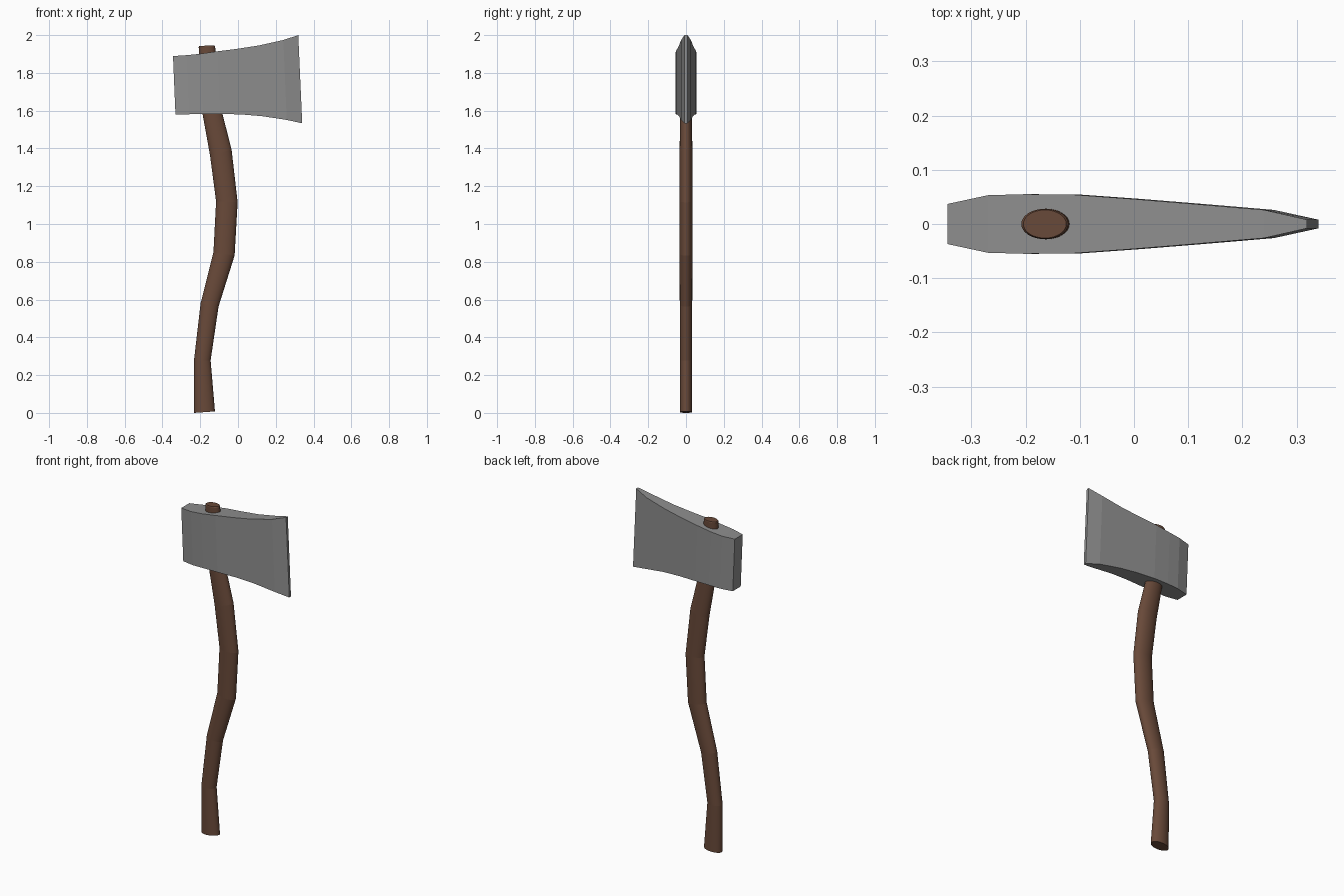
import bpy, bmesh, math

if "Cube" in bpy.data.objects:
    bpy.data.objects.remove(bpy.data.objects["Cube"])


def material(name, rgb):
    m = bpy.data.materials.new(name)
    m.diffuse_color = (*rgb, 1)
    m.use_nodes = True
    m.node_tree.nodes["Principled BSDF"].inputs["Base Color"].default_value = m.diffuse_color
    return m


def loft(name, rings, mat, smooth=False):
    """Skin a list of equal-length point loops and cap both ends."""
    bm = bmesh.new()
    loops = [[bm.verts.new(p) for p in ring] for ring in rings]
    n = len(loops[0])
    for a, b in zip(loops, loops[1:]):
        for i in range(n):
            j = (i + 1) % n
            bm.faces.new((a[i], a[j], b[j], b[i])).smooth = smooth
    bm.faces.new(loops[0][::-1])
    bm.faces.new(loops[-1])
    bmesh.ops.recalc_face_normals(bm, faces=bm.faces[:])
    if smooth:  # keep the bends between segments crisp
        for loop in loops:
            for i in range(n):
                bm.edges.get((loop[i], loop[(i + 1) % n])).smooth = False
    mesh = bpy.data.meshes.new(name)
    bm.to_mesh(mesh)
    bm.free()
    mesh.materials.append(mat)
    obj = bpy.data.objects.new(name, mesh)
    bpy.context.collection.objects.link(obj)
    return obj


steel = material("steel grey", (0.27, 0.27, 0.27))
wood = material("brown wood", (0.14, 0.067, 0.041))

# Axe head: sections from poll to cutting edge (top x, top z, bottom x, bottom z, half thickness)
sections = [
    (-0.344, 1.889, -0.331, 1.579, 0.037),
    (-0.270, 1.894, -0.257, 1.581, 0.053),
    (-0.200, 1.901, -0.187, 1.583, 0.055),
    (-0.110, 1.914, -0.096, 1.583, 0.054),
    (0.000, 1.928, 0.016, 1.580, 0.046),
    (0.110, 1.945, 0.127, 1.571, 0.037),
    (0.240, 1.974, 0.258, 1.551, 0.026),
    (0.319, 2.000, 0.340, 1.533, 0.008),
]
loft("axe_head",
     [[(xt, -w, zt), (xt, w, zt), (xb, w, zb), (xb, -w, zb)]
      for xt, zt, xb, zb, w in sections], steel)

# Handle: tilted oval rings (left x, left z, right x, right z, half depth)
stations = [
    (-0.233, 0.000, -0.122, 0.008, 0.033),
    (-0.233, 0.278, -0.145, 0.278, 0.033),
    (-0.198, 0.580, -0.103, 0.563, 0.033),
    (-0.130, 0.850, -0.018, 0.833, 0.034),
    (-0.116, 1.120, -0.002, 1.115, 0.034),
    (-0.148, 1.363, -0.034, 1.394, 0.034),
    (-0.198, 1.640, -0.102, 1.660, 0.030),
    (-0.208, 1.938, -0.121, 1.940, 0.028),
    (-0.204, 1.943, -0.125, 1.945, 0.026),
]


def oval(xl, zl, xr, zr, depth, sides=32):
    ring = []
    for i in range(sides):
        a = 2 * math.pi * i / sides
        t = 0.5 + 0.5 * math.cos(a)
        ring.append((xl + (xr - xl) * t, depth * math.sin(a), zl + (zr - zl) * t))
    return ring


loft("handle", [oval(*s) for s in stations], wood, smooth=True)
